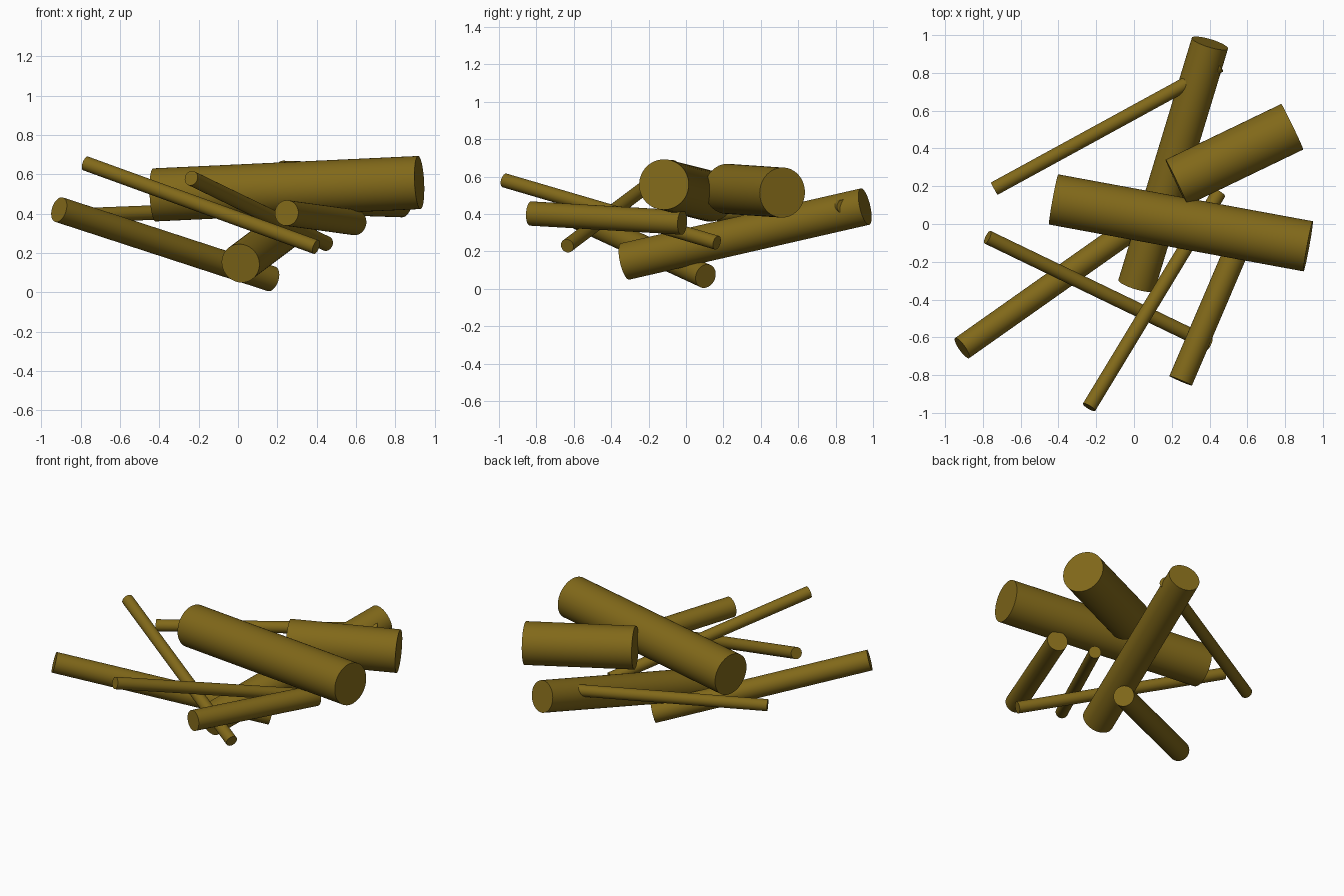
import bpy
from mathutils import Vector

if "Cube" in bpy.data.objects:
    bpy.data.objects.remove(bpy.data.objects["Cube"])

bark = bpy.data.materials.new("bark")
bark.diffuse_color = (0.22, 0.14, 0.01, 1)
bark.use_nodes = True
bark.node_tree.nodes["Principled BSDF"].inputs["Base Color"].default_value = bark.diffuse_color


def log(name, start, end, radius):
    """Cylinder running from one end-cap centre to the other."""
    a, b = Vector(start), Vector(end)
    bpy.ops.mesh.primitive_cylinder_add(vertices=48, radius=radius, depth=(b - a).length)
    ob = bpy.context.object
    ob.name = name
    ob.location = (a + b) / 2
    ob.rotation_euler = (b - a).to_track_quat('Z', 'Y').to_euler()
    ob.data.materials.append(bark)
    bpy.ops.object.shade_smooth_by_angle()
    return ob


# Thick logs
log("top_log", (-0.425, 0.13, 0.495), (0.922, -0.118, 0.558), 0.135)
log("short_log", (0.225, 0.22, 0.535), (0.838, 0.515, 0.515), 0.134)
log("base_log", (0.013, -0.325, 0.147), (0.402, 0.957, 0.44), 0.1)

# Medium branches
log("left_branch", (-0.91, -0.657, 0.42), (0.17, 0.105, 0.068), 0.065)
log("front_branch", (0.247, -0.83, 0.403), (0.593, -0.02, 0.355), 0.065)

# Thin sticks
log("back_stick", (-0.74, 0.187, 0.393), (0.455, 0.84, 0.44), 0.037)
log("cross_stick", (-0.775, -0.07, 0.655), (0.397, -0.635, 0.23), 0.037)
log("front_stick", (-0.238, -0.97, 0.58), (0.45, 0.165, 0.247), 0.038)
